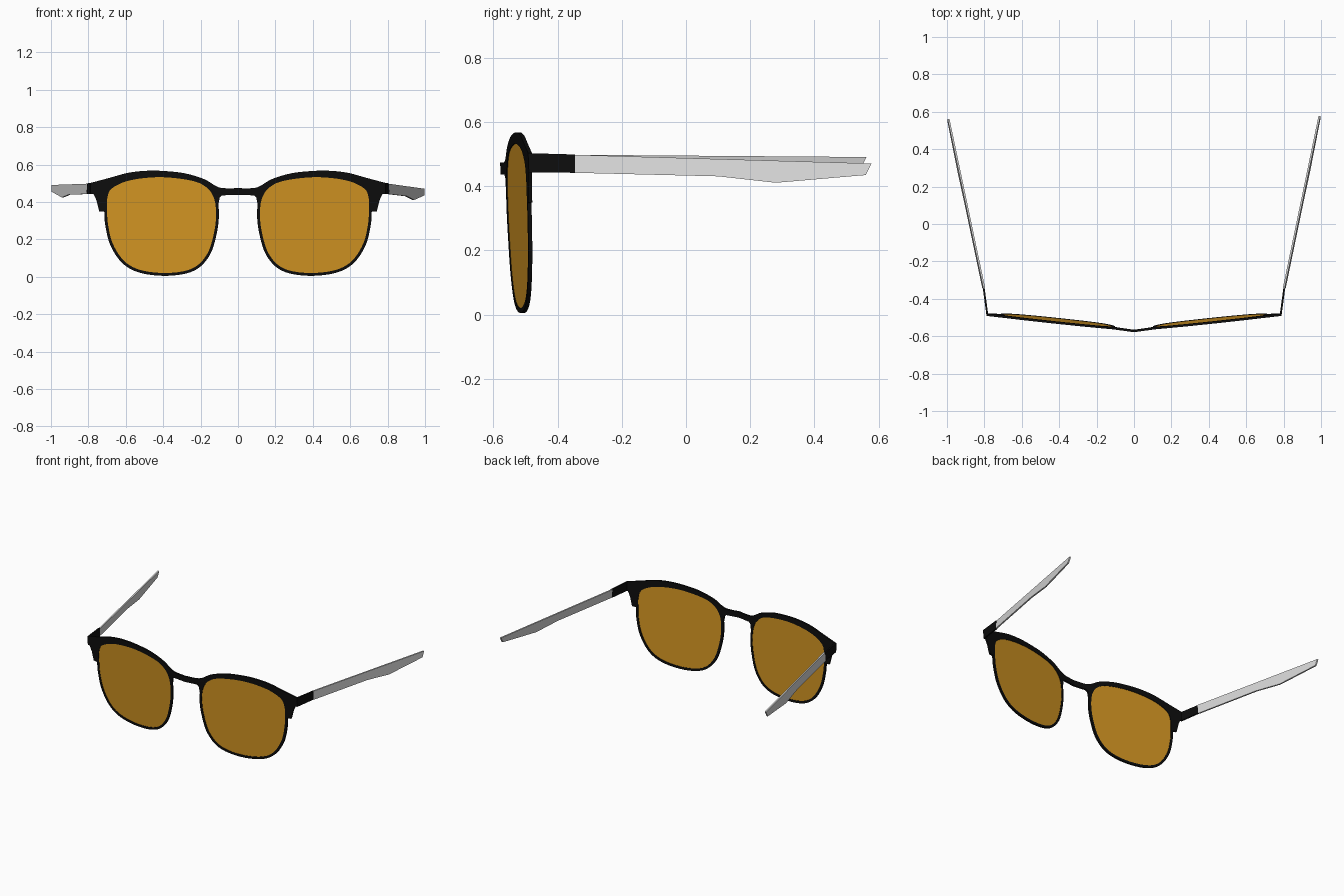
import bpy, bmesh
from mathutils import Vector
from mathutils.geometry import tessellate_polygon

if "Cube" in bpy.data.objects:
    bpy.data.objects.remove(bpy.data.objects["Cube"])


def material(name, rgb):
    m = bpy.data.materials.new(name)
    m.diffuse_color = (*rgb, 1)
    m.use_nodes = True
    m.node_tree.nodes["Principled BSDF"].inputs["Base Color"].default_value = m.diffuse_color
    return m


BLACK = material("black frame", (0.004, 0.004, 0.004))
AMBER = material("amber lens", (0.65, 0.30, 0.016))
SILVER = material("silver temple", (0.70, 0.70, 0.70))


def spline(pts, closed=False, n=6):
    """Catmull-Rom curve through 2D points."""
    pts = [Vector(p) for p in pts]
    count, out = len(pts), []
    for i in range(count if closed else count - 1):
        if closed:
            a, b, c, d = (pts[(i + k) % count] for k in (-1, 0, 1, 2))
        else:
            a, b, c, d = (pts[min(max(i + k, 0), count - 1)] for k in (-1, 0, 1, 2))
        for s in range(n):
            t = s / n
            out.append(0.5 * (2 * b + (c - a) * t + (2 * a - 5 * b + 4 * c - d) * t * t
                              + (3 * b - a - 3 * c + d) * t ** 3))
    return out if closed else out + [pts[-1]]


def plate(name, loops, place, mat):
    """Solid plate from outline loops (first is outer, others are holes).
    place(u, v, side) gives the 3D point, side being -1 or 1."""
    bm = bmesh.new()
    flat = [p for loop in loops for p in loop]
    layers = [[bm.verts.new(place(p[0], p[1], s)) for p in flat] for s in (-1, 1)]
    for tri in tessellate_polygon([[Vector((p[0], p[1], 0)) for p in l] for l in loops]):
        for layer in layers:
            bm.faces.new([layer[i] for i in tri])
    start = 0
    for loop in loops:
        n = len(loop)
        for i in range(n):
            a, b = start + i, start + (i + 1) % n
            bm.faces.new((layers[0][a], layers[0][b], layers[1][b], layers[1][a]))
        start += n
    bmesh.ops.recalc_face_normals(bm, faces=bm.faces)
    me = bpy.data.meshes.new(name)
    bm.to_mesh(me)
    bm.free()
    me.materials.append(mat)
    ob = bpy.data.objects.new(name, me)
    bpy.context.collection.objects.link(ob)
    return ob


def mirror(ob):
    mod = ob.modifiers.new("mirror", 'MIRROR')
    mod.use_clip = True
    return ob


def front_place(half):
    """Front plane: swept back toward the sides and leaning a little."""
    def place(x, z, side):
        y = -0.563 + 0.145 * x if x < 0.11 else -0.547 + 0.107 * (x - 0.11)
        return (x, y + 0.036 * (0.2 - z) + side * half, z)
    return place


# Lens outline, starting at the outer side and running under to the nose
lens_ctrl = [(0.70, 0.36), (0.695, 0.28), (0.668, 0.174), (0.604, 0.08), (0.508, 0.033),
             (0.364, 0.021), (0.24, 0.047), (0.166, 0.12), (0.13, 0.227), (0.117, 0.334),
             (0.13, 0.425), (0.176, 0.484), (0.257, 0.516), (0.417, 0.533),
             (0.577, 0.516), (0.674, 0.473), (0.699, 0.42)]
lens = spline(lens_ctrl, closed=True)

# Thin lower rim: the lens outline pushed outward
rim = []
for i in range(1, 58):
    t = (lens[i + 1] - lens[i - 1]).normalized()
    rim.append(lens[i] + 0.015 * Vector((-t.y, t.x)) * -1
               if Vector((-t.y, t.x)).dot(lens[i] - Vector((0.41, 0.28))) < 0
               else lens[i] + 0.015 * Vector((-t.y, t.x)))

# Frame front: brow line, end block, lower rim and half bridge
brow = spline([(0.0, 0.474), (0.075, 0.474), (0.115, 0.484), (0.176, 0.52), (0.257, 0.547),
               (0.337, 0.561), (0.46, 0.568), (0.577, 0.558), (0.684, 0.53), (0.785, 0.503)])
end_block = [(0.787, 0.443), (0.772, 0.443), (0.757, 0.41), (0.742, 0.35), (0.716, 0.348)]
bridge = [(0.098, 0.425), (0.085, 0.436), (0.0, 0.437)]
outer = brow + [Vector(p) for p in end_block + [*rim] + bridge]
frame = mirror(plate("frame_front", [outer, lens], front_place(0.006), BLACK))

# Lenses
mirror(plate("lenses", [lens], front_place(0.003), AMBER))

# Hinge arms: short black pieces turning back from the frame
mirror(plate("hinge_arms",
             [[(-0.492, 0.503), (-0.345, 0.499), (-0.345, 0.442), (-0.488, 0.443)]],
             lambda y, z, s: (0.784 + 0.136 * (y + 0.487) + s * 0.005, y, z), BLACK))


# Temples: the left one sits slightly higher at the tip
def temple(name, sign, lift):
    outline = [(-0.345, 0.498), (0.578, 0.471), (0.56, 0.435), (0.28, 0.411),
               (0.10, 0.431), (-0.345, 0.442)]

    def place(y, z, s):
        t = (y + 0.345) / 0.92
        x = 0.803 + 0.188 * t + s * 0.005 + 0.10 * (0.47 - z)
        return (sign * x, y - lift * 0.8 * t, z + lift * t)
    plate(name, [outline], place, SILVER)


temple("temple_right", 1, 0.0)
temple("temple_left", -1, 0.02)
